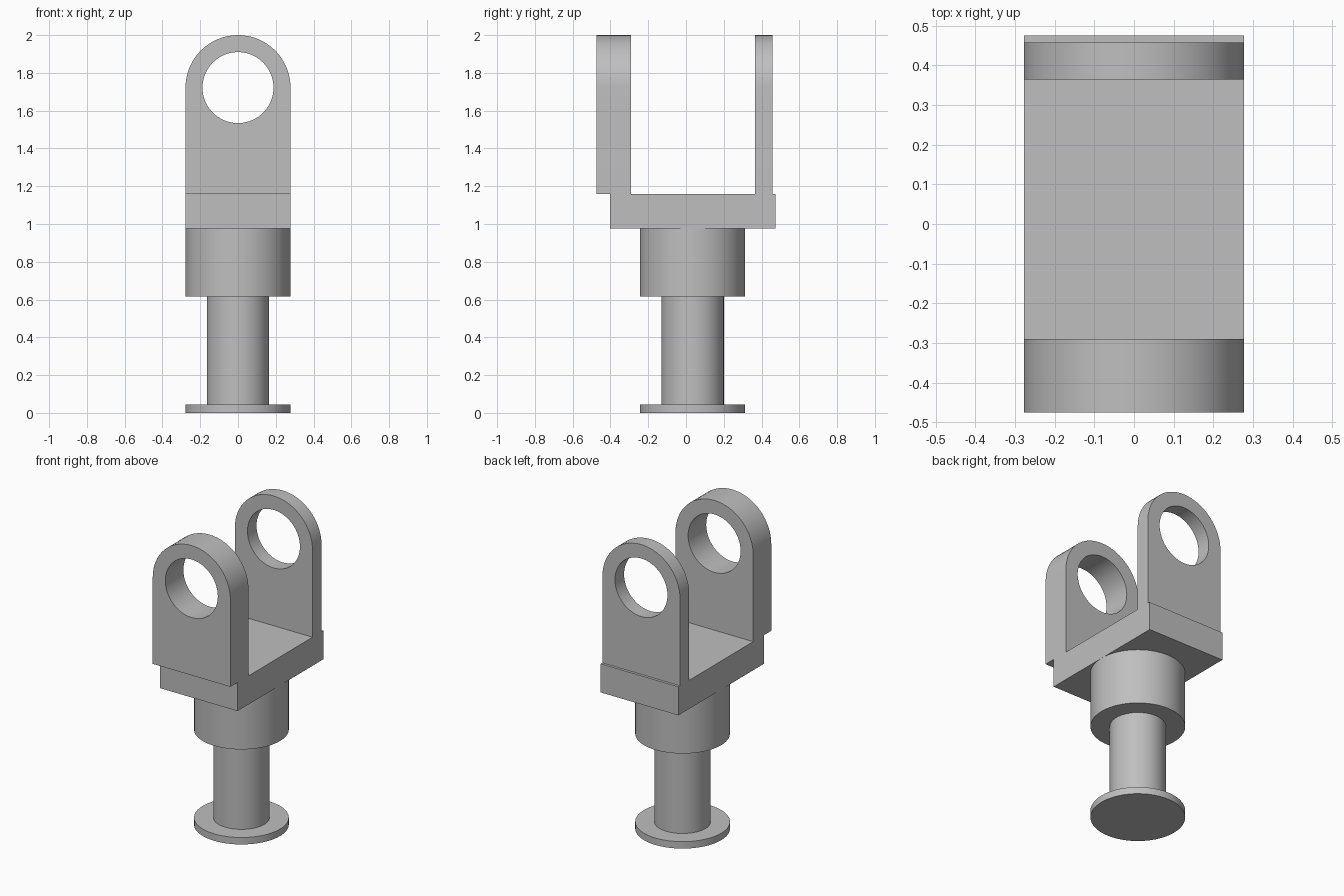
import bpy
import bmesh
from math import pi, cos, sin, radians
from mathutils import Matrix, Vector

cube = bpy.data.objects.get("Cube")
if cube:
    bpy.data.objects.remove(cube, do_unlink=True)

RADIUS = 0.278      # half width of the fork, collar and foot
AXIS_Y = 0.035      # the turned parts sit slightly behind centre
DECK_Z = 1.16       # top of the yoke base
HOLE_Z = 1.722      # height of the pin bore

metal = bpy.data.materials.new("plain grey metal")
metal.use_nodes = True
grey = (0.52, 0.52, 0.52, 1)
metal.diffuse_color = grey
metal.node_tree.nodes["Principled BSDF"].inputs["Base Color"].default_value = grey


def finish(name, bm):
    """Turn a bmesh into a shaded object."""
    bmesh.ops.recalc_face_normals(bm, faces=bm.faces)
    mesh = bpy.data.meshes.new(name)
    bm.to_mesh(mesh)
    bm.free()
    mesh.materials.append(metal)
    obj = bpy.data.objects.new(name, mesh)
    bpy.context.collection.objects.link(obj)
    bpy.ops.object.select_all(action="DESELECT")
    obj.select_set(True)
    bpy.context.view_layer.objects.active = obj
    bpy.ops.object.shade_smooth_by_angle(angle=radians(30))


def cylinder(name, radius, bottom, top):
    bm = bmesh.new()
    bmesh.ops.create_cone(
        bm, cap_ends=True, segments=64, radius1=radius, radius2=radius,
        depth=top - bottom,
        matrix=Matrix.Translation((0, AXIS_Y, (bottom + top) / 2)))
    finish(name, bm)


def box(name, low, high):
    low, high = Vector(low), Vector(high)
    bm = bmesh.new()
    bmesh.ops.create_cube(
        bm, size=1,
        matrix=Matrix.Translation((low + high) / 2) @ Matrix.Diagonal((*(high - low), 1)))
    finish(name, bm)


def arc(radius, sweep, steps):
    return [(radius * cos(sweep * i / steps), HOLE_Z + radius * sin(sweep * i / steps))
            for i in range(steps + 1)]


def lug(name, front, back):
    """Round-topped plate with a pin bore, extruded along y."""
    outline = arc(RADIUS, pi, 32) + [(-RADIUS, DECK_Z), (RADIUS, DECK_Z)]
    bore = arc(0.188, 2 * pi, 64)[:-1]
    bm = bmesh.new()
    edges = []
    for loop in (outline, bore):
        verts = [bm.verts.new((x, front, z)) for x, z in loop]
        edges += [bm.edges.new((v, verts[i - 1])) for i, v in enumerate(verts)]
    bmesh.ops.triangle_fill(bm, edges=edges, use_beauty=True, normal=(0, -1, 0))
    result = bmesh.ops.extrude_face_region(bm, geom=bm.faces[:], use_keep_orig=True)
    moved = [g for g in result["geom"] if isinstance(g, bmesh.types.BMVert)]
    bmesh.ops.translate(bm, verts=moved, vec=(0, back - front, 0))
    finish(name, bm)


# Turned lower parts
cylinder("foot_disc", RADIUS, 0, 0.045)
cylinder("shaft", 0.165, 0.045, 0.615)
cylinder("collar", RADIUS, 0.615, 0.975)

# Yoke base and its two lugs, the front one thicker and overhanging
box("yoke_base", (-RADIUS, -0.402, 0.975), (RADIUS, 0.475, DECK_Z))
lug("front_lug", -0.475, -0.29)
lug("back_lug", 0.365, 0.458)
